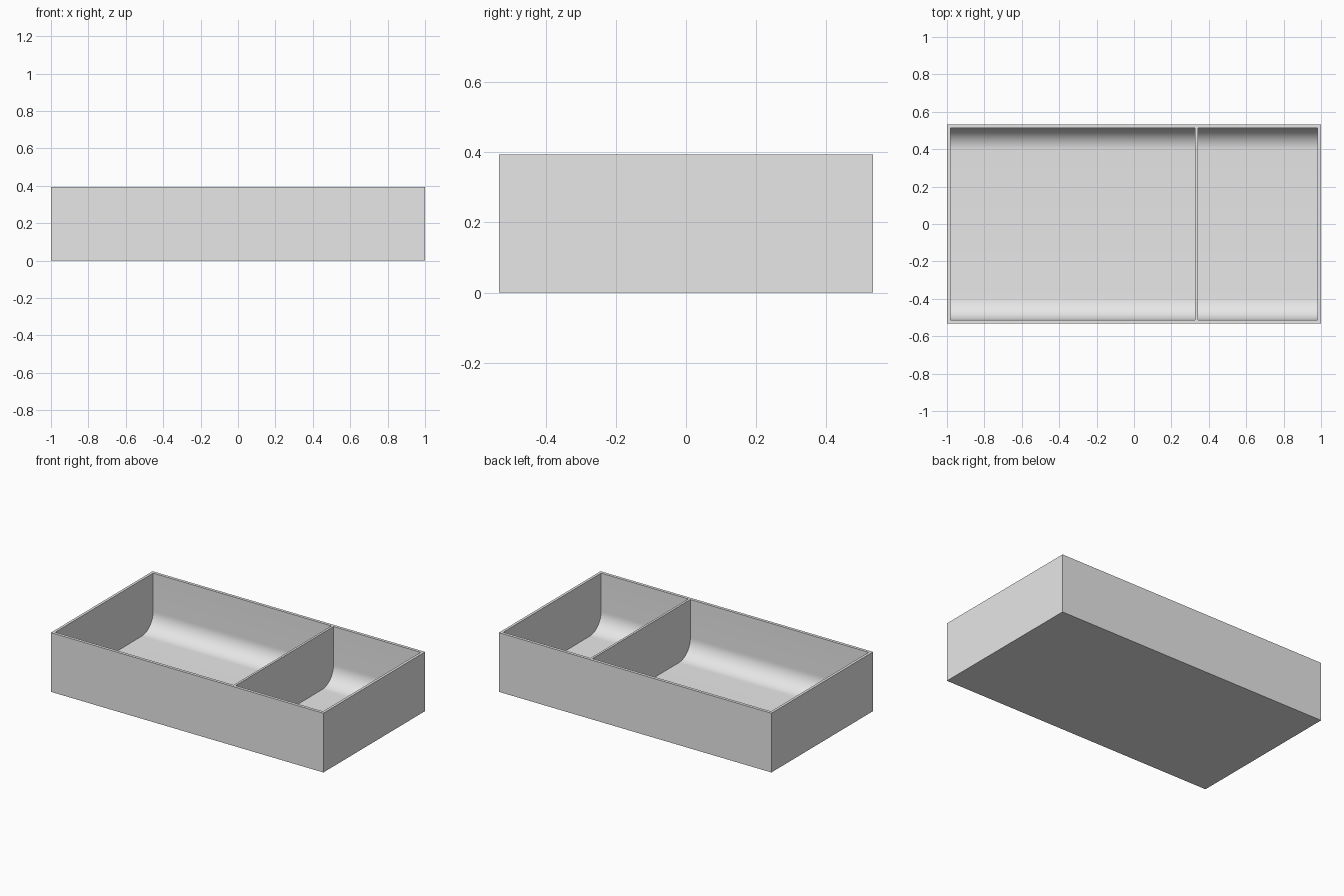
import bpy
import bmesh
import math
from mathutils import Vector

cube = bpy.data.objects.get("Cube")
if cube:
    bpy.data.objects.remove(cube, do_unlink=True)

HALF_X, HALF_Y, HEIGHT = 1.0, 0.533, 0.393
WALL, FLOOR, RADIUS = 0.02, 0.02, 0.12
INNER_X, INNER_Y = HALF_X - 0.018, HALF_Y - WALL
DIVIDER = (0.327, 0.342)

grey = bpy.data.materials.new("light_grey")
grey.use_nodes = True
grey.diffuse_color = (0.8, 0.8, 0.8, 1)
grey.node_tree.nodes["Principled BSDF"].inputs["Base Color"].default_value = (0.8, 0.8, 0.8, 1)


def make_box(name, low, high, radius=0):
    """Box between two corners, with optional rounding of the bottom edges along x."""
    low, high = Vector(low), Vector(high)
    bm = bmesh.new()
    bmesh.ops.create_cube(bm, size=1)
    for v in bm.verts:
        v.co = Vector([(low[i] + high[i]) / 2 + v.co[i] * (high[i] - low[i]) for i in range(3)])
    if radius:
        edges = [e for e in bm.edges
                 if all(abs(v.co.z - low.z) < 1e-4 for v in e.verts)
                 and abs(e.verts[0].co.y - e.verts[1].co.y) < 1e-4]
        bmesh.ops.bevel(bm, geom=edges, offset=radius, segments=16,
                        profile=0.5, affect='EDGES')
    mesh = bpy.data.meshes.new(name)
    bm.to_mesh(mesh)
    bm.free()
    mesh.materials.append(grey)
    obj = bpy.data.objects.new(name, mesh)
    bpy.context.collection.objects.link(obj)
    return obj


# Solid tray body
tray = make_box("divided_tray", (-HALF_X, -HALF_Y, 0), (HALF_X, HALF_Y, HEIGHT))

# Large and small compartments, scooped at front and back
bpy.context.view_layer.objects.active = tray
tray.select_set(True)
for name, x0, x1 in (("large_compartment", -INNER_X, DIVIDER[0]),
                     ("small_compartment", DIVIDER[1], INNER_X)):
    cutter = make_box(name, (x0, -INNER_Y, FLOOR), (x1, INNER_Y, HEIGHT + 0.2), RADIUS)
    cutter.hide_render = True
    mod = tray.modifiers.new(name, 'BOOLEAN')
    mod.operation = 'DIFFERENCE'
    mod.solver = 'EXACT'
    mod.object = cutter
    bpy.ops.object.modifier_apply(modifier=mod.name)
    bpy.data.objects.remove(cutter, do_unlink=True)

# Smooth scoops, crisp rims and corners
bpy.ops.object.shade_smooth_by_angle(angle=math.radians(30))
